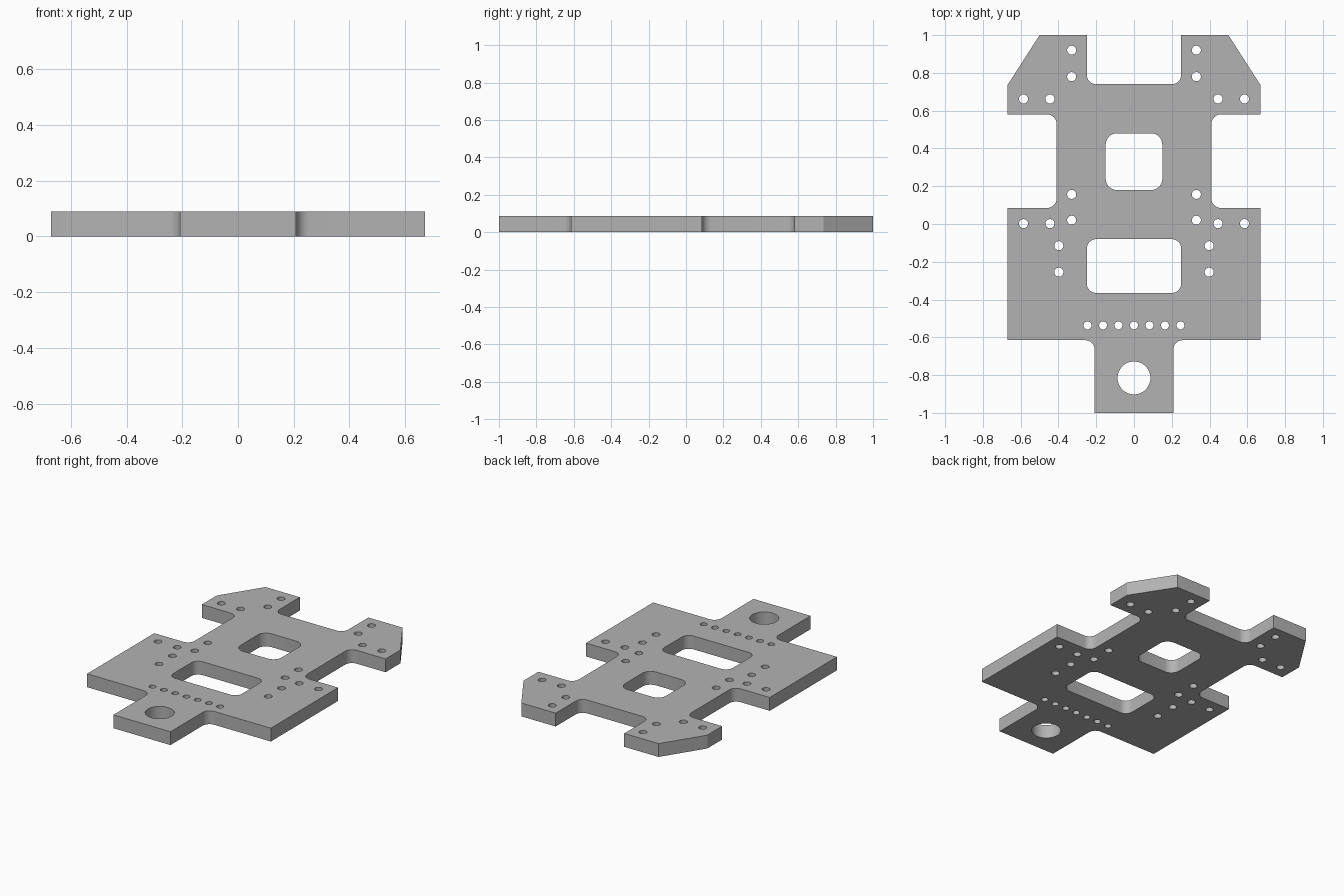
import bpy, bmesh
from math import pi, cos, sin
from mathutils import Vector

cube = bpy.data.objects.get("Cube")
if cube:
    bpy.data.objects.remove(cube)

THICK = 0.088


def fillet(corners, steps=8):
    """Outline from (x, y, radius) corners; right-angled corners with a radius are rounded."""
    out = []
    for i, (x, y, r) in enumerate(corners):
        p = Vector((x, y))
        if r == 0:
            out.append(p)
            continue
        a = (Vector(corners[i - 1][:2]) - p).normalized()
        b = (Vector(corners[(i + 1) % len(corners)][:2]) - p).normalized()
        centre = p + (a + b) * r
        for k in range(steps + 1):
            t = k / steps * pi / 2
            out.append(centre - b * r * cos(t) - a * r * sin(t))
    return out


def circle(x, y, r, n=32):
    return [Vector((x + r * cos(2 * pi * k / n), y + r * sin(2 * pi * k / n))) for k in range(n)]


def window(w, y0, y1, r):
    return fillet([(-w, y0, r), (w, y0, r), (w, y1, r), (-w, y1, r)])


# Outer outline: one half, then mirrored
half = [(0.25, 0.74, 0.05), (0.25, 1, 0), (0.5, 1, 0), (0.67, 0.735, 0),
        (0.67, 0.58, 0), (0.41, 0.58, 0.05), (0.41, 0.085, 0.05), (0.67, 0.085, 0),
        (0.67, -0.615, 0), (0.208, -0.615, 0.05), (0.208, -1, 0)]
loops = [fillet(half + [(-x, y, r) for x, y, r in reversed(half)])]

# Windows and the large tab hole
loops += [window(0.15, 0.18, 0.48, 0.06), window(0.25, -0.365, -0.08, 0.05),
          circle(0, -0.815, 0.087, 48)]

# Mirrored screw holes
for x, y in [(0.33, 0.92), (0.33, 0.78), (0.445, 0.662), (0.585, 0.662), (0.33, 0.157),
             (0.33, 0.02), (0.445, 0.002), (0.585, 0.002), (0.398, -0.115), (0.398, -0.255)]:
    loops += [circle(s * x, y, 0.024) for s in (-1, 1)]

# Row of small holes
loops += [circle(k * 0.082, -0.537, 0.021) for k in range(-3, 4)]

# Filled, extruded curve turned into a mesh
curve = bpy.data.curves.new("plate_outline", "CURVE")
curve.dimensions = "2D"
curve.fill_mode = "BOTH"
curve.extrude = THICK / 2
for loop in loops:
    spline = curve.splines.new("POLY")
    spline.points.add(len(loop) - 1)
    for point, p in zip(spline.points, loop):
        point.co = (p.x, p.y, 0, 1)
    spline.use_cyclic_u = True
helper = bpy.data.objects.new("plate_outline", curve)
bpy.context.collection.objects.link(helper)
bpy.context.view_layer.update()
mesh = bpy.data.meshes.new_from_object(helper.evaluated_get(bpy.context.evaluated_depsgraph_get()))
bpy.data.objects.remove(helper)

bm = bmesh.new()
bm.from_mesh(mesh)
bmesh.ops.remove_doubles(bm, verts=bm.verts, dist=0.0001)
bmesh.ops.recalc_face_normals(bm, faces=bm.faces)
bmesh.ops.translate(bm, verts=bm.verts, vec=(0, 0, THICK / 2))
bm.to_mesh(mesh)
bm.free()

# Grey material
grey = bpy.data.materials.new("plain_grey")
grey.use_nodes = True
colour = (0.45, 0.45, 0.45, 1)
grey.diffuse_color = colour
grey.node_tree.nodes["Principled BSDF"].inputs["Base Color"].default_value = colour
mesh.materials.clear()
mesh.materials.append(grey)

plate = bpy.data.objects.new("base_plate", mesh)
bpy.context.collection.objects.link(plate)
bpy.ops.object.select_all(action="DESELECT")
plate.select_set(True)
bpy.context.view_layer.objects.active = plate
bpy.ops.object.shade_smooth_by_angle()
